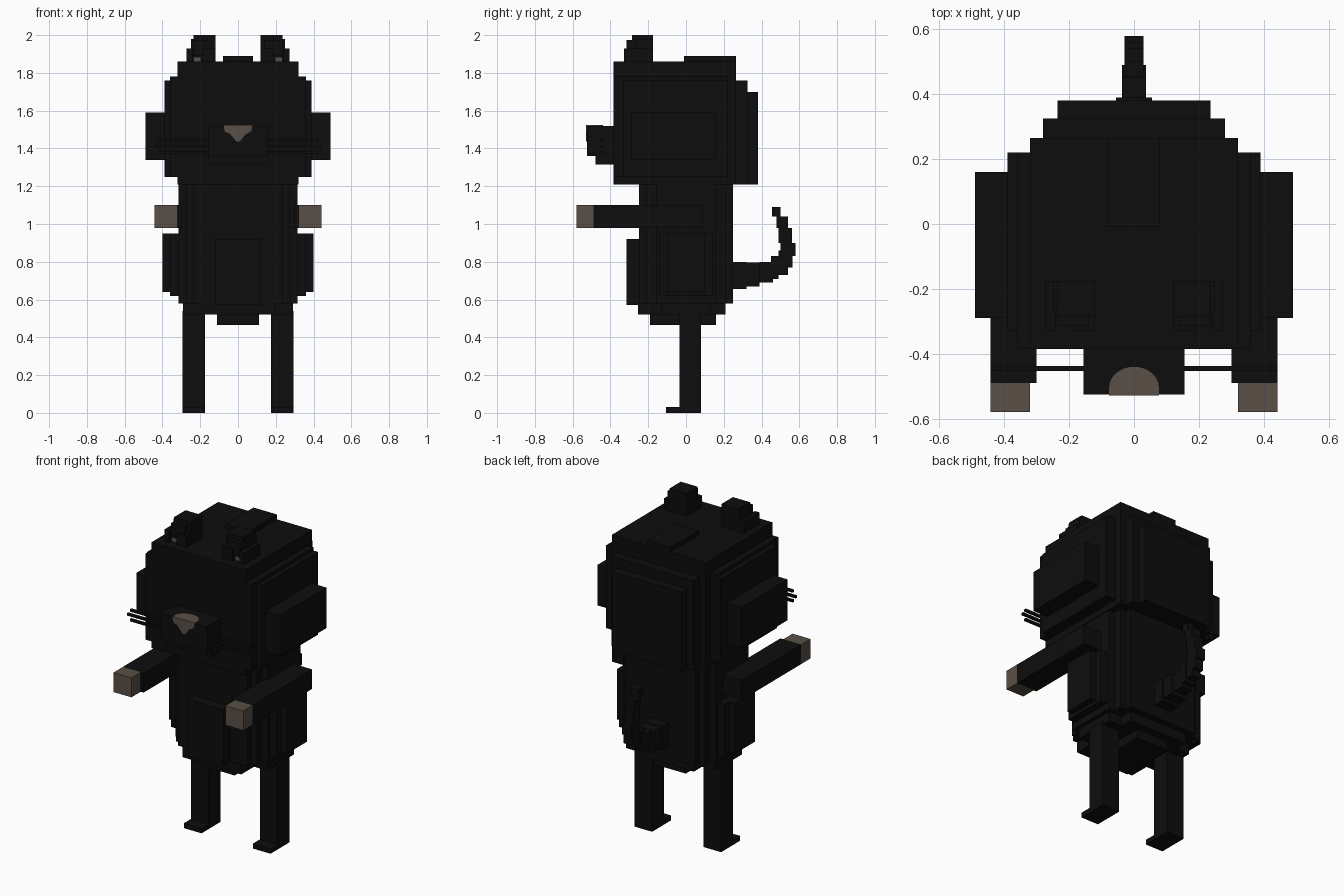
import bpy, bmesh, math


def material(name, rgb):
    m = bpy.data.materials.new(name)
    m.diffuse_color = (*rgb, 1)
    return m


BLACK = material("black fur", (0.004, 0.004, 0.004))
BROWN = material("brown skin", (0.100, 0.078, 0.062))


def finish(bm, name, mat):
    bmesh.ops.recalc_face_normals(bm, faces=bm.faces)
    me = bpy.data.meshes.new(name)
    bm.to_mesh(me)
    bm.free()
    me.materials.append(mat)
    ob = bpy.data.objects.new(name, me)
    bpy.context.collection.objects.link(ob)
    return ob


def blocks(name, boxes, mat=BLACK):
    """Outer skin of a union of boxes (x0, x1, y0, y1, z0, z1)."""
    cs = [sorted({v for b in boxes for v in b[2 * a:2 * a + 2]}) for a in range(3)]
    full = set()
    for b in boxes:
        r = [range(cs[a].index(b[2 * a]), cs[a].index(b[2 * a + 1])) for a in range(3)]
        full |= {(i, j, k) for i in r[0] for j in r[1] for k in r[2]}
    bm, verts = bmesh.new(), {}

    def vert(g):
        if g not in verts:
            verts[g] = bm.verts.new([cs[a][g[a]] for a in range(3)])
        return verts[g]

    for c in full:
        for a in range(3):
            u, w = (a + 1) % 3, (a + 2) % 3
            for s in (0, 1):
                n = list(c)
                n[a] += 2 * s - 1
                if tuple(n) in full:
                    continue
                quad = []
                for du, dw in ((0, 0), (1, 0), (1, 1), (0, 1)):
                    g = list(c)
                    g[a] += s
                    g[u] += du
                    g[w] += dw
                    quad.append(vert(tuple(g)))
                bm.faces.new(quad)
    return finish(bm, name, mat)


def sym(w, y0, y1, z0, z1):
    """Box centred on x = 0 with half width w."""
    return (-w, w, y0, y1, z0, z1)


def pair(name, boxes, mat=BLACK):
    """The same part on the right and mirrored on the left."""
    blocks(name + "_right", boxes, mat)
    blocks(name + "_left", [(-b[1], -b[0], *b[2:]) for b in boxes], mat)


def plate(name, pts, mat, offset):
    """Thin plate from an outline, pushed out along offset."""
    bm = bmesh.new()
    f = bm.faces.new([bm.verts.new(p) for p in pts])
    ext = bmesh.ops.extrude_face_region(bm, geom=[f])
    bmesh.ops.translate(bm, vec=offset,
                        verts=[v for v in ext["geom"] if isinstance(v, bmesh.types.BMVert)])
    return finish(bm, name, mat)


# Head: flat face, stepped cheeks and rounded back
blocks("head", [
    sym(0.32, -0.385, 0.265, 1.21, 1.86),
    sym(0.36, -0.385, 0.22, 1.25, 1.78),
    sym(0.39, -0.33, 0.22, 1.25, 1.76),
    sym(0.49, -0.29, 0.16, 1.34, 1.59),
    sym(0.28, 0.0, 0.325, 1.21, 1.76),
    sym(0.235, 0.0, 0.38, 1.21, 1.70),
    sym(0.08, -0.01, 0.265, 1.80, 1.89),
])

# Muzzle
blocks("muzzle", [sym(0.155, -0.525, -0.38, 1.36, 1.52),
                  sym(0.155, -0.48, -0.38, 1.315, 1.36)])

# Nose: wedge on the front, half disc on top of the muzzle
plate("nose_front", [(x, -0.525, z) for x, z in (
    (-0.077, 1.523), (0.077, 1.523), (0.07, 1.49), (0.04, 1.475), (0.01, 1.437),
    (-0.01, 1.437), (-0.04, 1.475), (-0.07, 1.49))], BROWN, (0, -0.004, 0))
plate("nose_top", [(-0.077, -0.528, 1.52)] + [
    (-0.077 * math.cos(math.pi * i / 16), -0.505 + 0.065 * math.sin(math.pi * i / 16), 1.52)
    for i in range(17)] + [(0.077, -0.528, 1.52)], BROWN, (0, 0, 0.004))

# Whiskers
for i, (z, x) in enumerate(((1.38, 0.42), (1.41, 0.44), (1.44, 0.42))):
    pair(f"whisker_{i}", [(0.15, x, -0.453, -0.438, z - 0.007, z + 0.007)])

# Ears with a small brown inside
pair("ear", [(0.12, 0.235, -0.285, -0.175, 1.85, 2.0),
             (0.12, 0.25, -0.27, -0.175, 1.85, 1.98),
             (0.14, 0.235, -0.315, -0.175, 1.89, 1.975),
             (0.12, 0.19, -0.328, -0.175, 1.85, 1.93),
             (0.24, 0.272, -0.328, -0.175, 1.85, 1.93)])
pair("inner_ear", [(0.195, 0.235, -0.31, -0.28, 1.855, 1.885)], BROWN)

# Body: stepped barrel with belly and hips
blocks("body", [
    sym(0.315, -0.16, 0.16, 0.58, 1.22),
    sym(0.275, -0.21, 0.21, 0.58, 1.22),
    sym(0.235, -0.25, 0.25, 0.58, 1.22),
    sym(0.40, -0.10, 0.10, 0.64, 0.95),
    sym(0.36, -0.14, 0.14, 0.62, 0.95),
    sym(0.12, -0.315, 0.0, 0.57, 0.92),
    sym(0.29, -0.13, 0.13, 0.52, 0.58),
    sym(0.20, -0.255, 0.21, 0.52, 0.58),
    sym(0.11, -0.19, 0.16, 0.465, 0.58),
])

# Arms reaching forward, with brown paws
pair("arm", [(0.30, 0.442, -0.49, 0.09, 0.98, 1.10)])
pair("paw", [(0.32, 0.442, -0.58, -0.488, 0.98, 1.10)], BROWN)

# Legs and feet
pair("leg", [(0.175, 0.295, -0.035, 0.08, 0.0, 0.54),
             (0.175, 0.295, -0.105, -0.035, 0.0, 0.03)])

# Tail curving up
blocks("tail", [sym(w, *b) for w, b in (
    (0.06, (0.23, 0.32, 0.655, 0.80)), (0.055, (0.32, 0.39, 0.67, 0.795)),
    (0.037, (0.39, 0.46, 0.69, 0.80)), (0.037, (0.45, 0.49, 0.71, 0.83)),
    (0.03, (0.49, 0.54, 0.73, 0.86)), (0.03, (0.51, 0.565, 0.77, 0.90)),
    (0.03, (0.50, 0.58, 0.83, 0.90)), (0.03, (0.49, 0.56, 0.90, 0.98)),
    (0.03, (0.48, 0.54, 0.98, 1.04)), (0.03, (0.455, 0.50, 1.04, 1.09)))])
